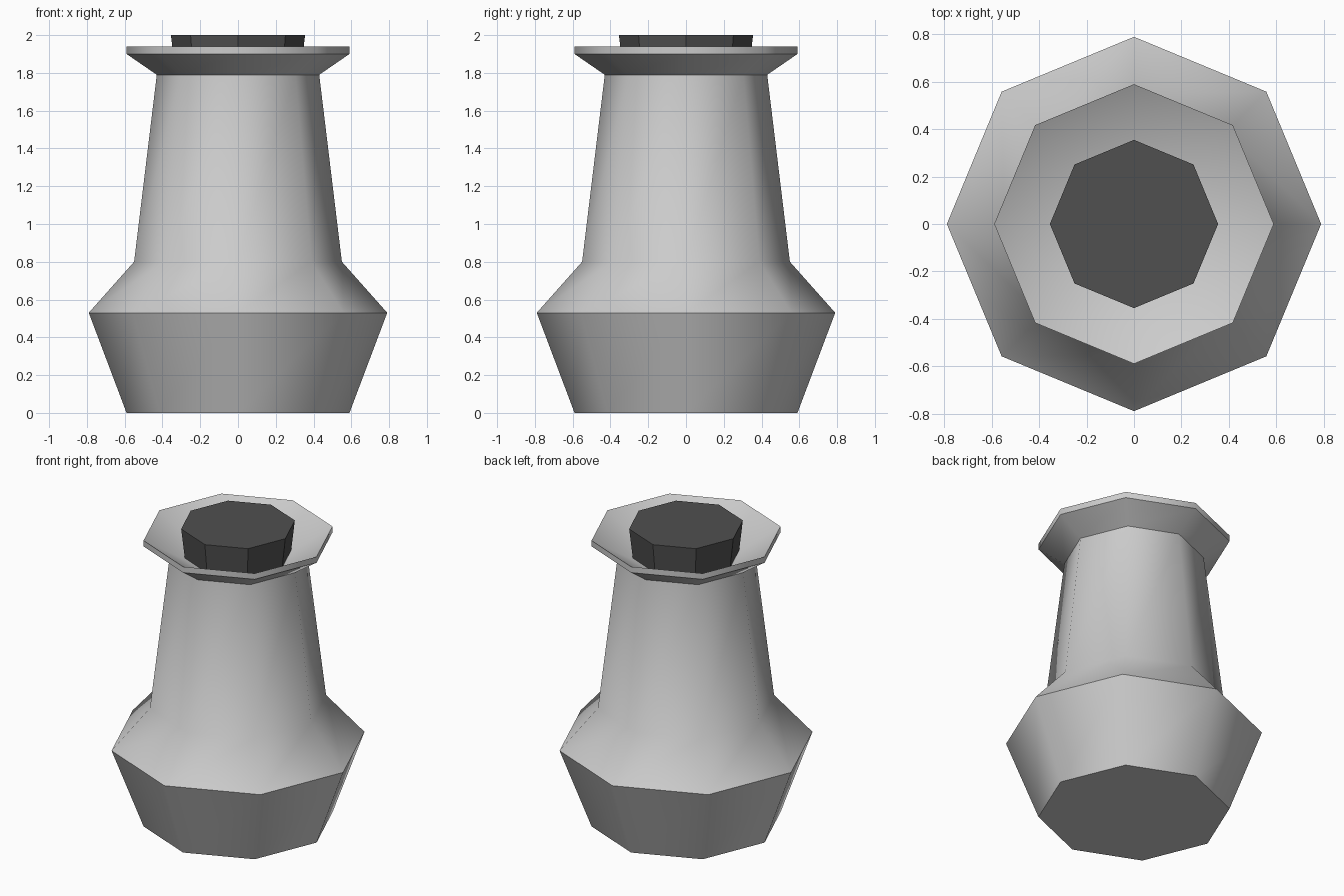
import bpy, bmesh, math

if "Cube" in bpy.data.objects:
    bpy.data.objects.remove(bpy.data.objects["Cube"])

SIDES = 8


def lathe(name, profile):
    """Revolve an (r, z) profile into an eight-sided solid; the two ends are capped."""
    bm = bmesh.new()
    rings = []
    for r, z in profile:
        rings.append([bm.verts.new((r * math.cos(i * math.tau / SIDES),
                                    r * math.sin(i * math.tau / SIDES), z))
                      for i in range(SIDES)])
    for low, high in zip(rings, rings[1:]):
        for i in range(SIDES):
            j = (i + 1) % SIDES
            bm.faces.new((low[i], low[j], high[j], high[i]))
    bm.faces.new(rings[0][::-1])
    bm.faces.new(rings[-1])
    bmesh.ops.recalc_face_normals(bm, faces=bm.faces)
    mesh = bpy.data.meshes.new(name)
    bm.to_mesh(mesh)
    bm.free()
    obj = bpy.data.objects.new(name, mesh)
    bpy.context.collection.objects.link(obj)
    return obj


# Bottle: base, shoulder, tapered neck, flared lip and the mouth around the stopper
bottle = lathe("bottle", [(0.59, 0), (0.79, 0.53), (0.55, 0.80), (0.43, 1.79),
                          (0.59, 1.90), (0.59, 1.94), (0.35, 1.80)])
bpy.context.view_layer.objects.active = bottle
bottle.select_set(True)
bpy.ops.object.shade_smooth_by_angle(angle=math.radians(50))

# Stopper: flat-sided dark plug sitting in the mouth
stopper = lathe("stopper", [(0.33, 1.78), (0.355, 2.0)])
dark = bpy.data.materials.new("dark_stopper")
dark.diffuse_color = (0.08, 0.08, 0.08, 1)
dark.use_nodes = True
dark.node_tree.nodes["Principled BSDF"].inputs["Base Color"].default_value = dark.diffuse_color
stopper.data.materials.append(dark)
